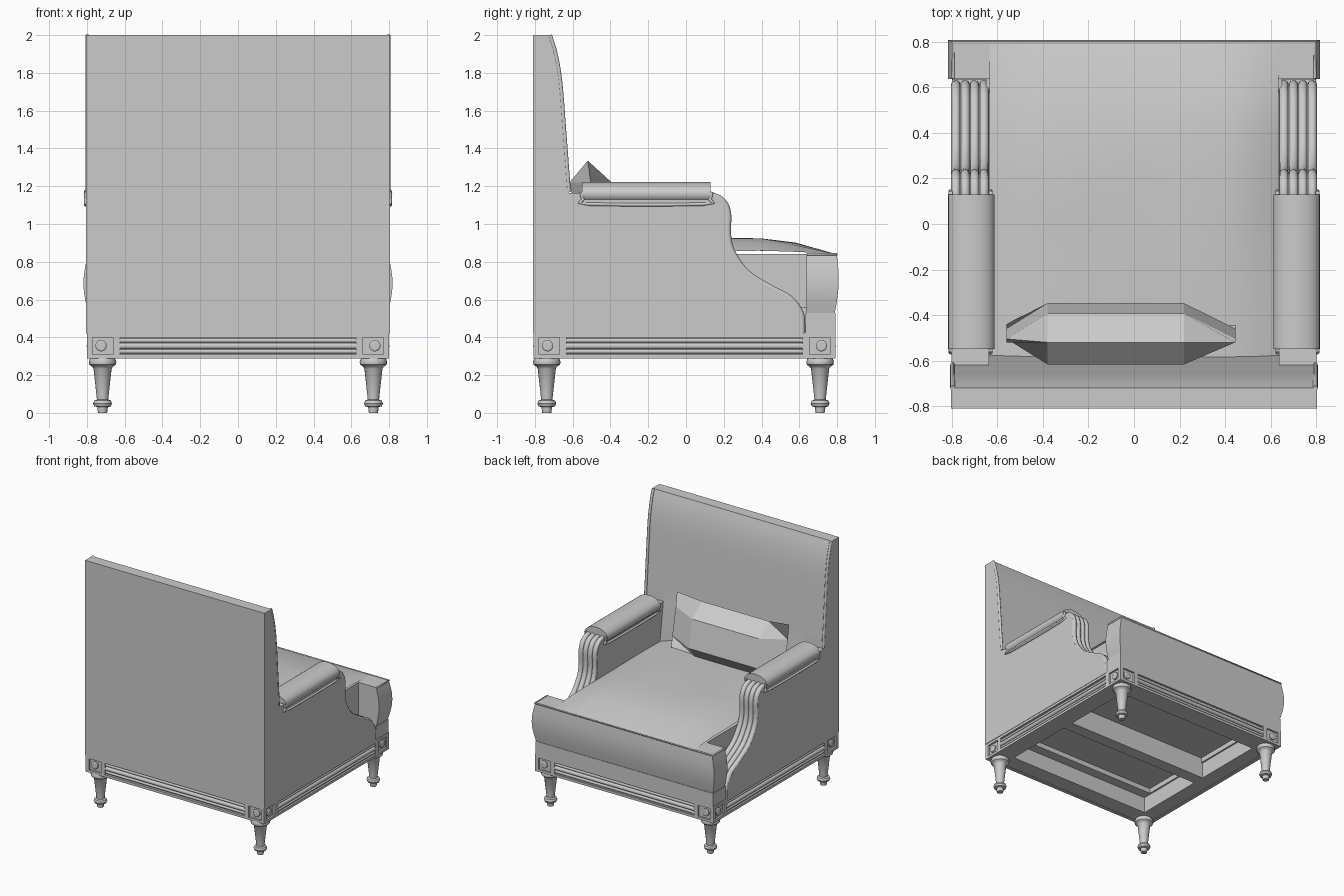
import bpy, bmesh, math, random
from mathutils import Vector

if "Cube" in bpy.data.objects:
    bpy.data.objects.remove(bpy.data.objects["Cube"])
random.seed(4)

def finish(name, verts, faces, angle=None, mirror=""):
    me = bpy.data.meshes.new(name)
    me.from_pydata(verts, [], faces)
    bm = bmesh.new(); bm.from_mesh(me)
    bmesh.ops.recalc_face_normals(bm, faces=bm.faces)
    bm.to_mesh(me); bm.free()
    ob = bpy.data.objects.new(name, me)
    bpy.context.collection.objects.link(ob)
    if angle:
        bpy.ops.object.select_all(action='DESELECT')
        ob.select_set(True)
        bpy.context.view_layer.objects.active = ob
        bpy.ops.object.shade_smooth_by_angle(angle=math.radians(angle))
    if mirror:
        m = ob.modifiers.new("mirror", 'MIRROR')
        m.use_axis[0] = True
    return ob

def loft(name, rings, angle=None, mirror="", caps=True):
    n = len(rings[0])
    v = [p for r in rings for p in r]
    f = [(k*n+i, k*n+(i+1) % n, (k+1)*n+(i+1) % n, (k+1)*n+i)
         for k in range(len(rings)-1) for i in range(n)]
    if caps:
        f += [tuple(range(n)), tuple(range(len(v)-n, len(v)))]
    return finish(name, v, f, angle, mirror)

def box(name, x0, x1, y0, y1, z0, z1, mirror=""):
    return loft(name, [[(x0, y0, z), (x1, y0, z), (x1, y1, z), (x0, y1, z)] for z in (z0, z1)], mirror=mirror)

def extrude_x(name, yz, x0, x1, mirror=""):
    return loft(name, [[(x, y, z) for y, z in yz] for x in (x0, x1)], 30, mirror)

def lathe(name, prof, x, y, n=20, mirror=""):
    return loft(name, [[(x+r*math.cos(t*math.tau/n), y+r*math.sin(t*math.tau/n), z)
                        for t in range(n)] for r, z in prof], 35, mirror)

def smooth(pts, n=4):
    p = [Vector(q) for q in pts]
    p = [2*p[0]-p[1]] + p + [2*p[-1]-p[-2]]
    out = []
    for a, b, c, d in zip(p, p[1:], p[2:], p[3:]):
        for i in range(n):
            t = i/n
            out.append(0.5*(2*b+(c-a)*t+(2*a-5*b+4*c-d)*t*t+(3*b-a-3*c+d)*t**3))
    return [tuple(q) for q in out] + [tuple(p[-2])]

def tube(name, pts, r, res=3):
    cu = bpy.data.curves.new(name, 'CURVE')
    cu.dimensions = '3D'
    cu.bevel_depth, cu.bevel_resolution, cu.use_fill_caps = r, res, True
    s = cu.splines.new('POLY')
    s.points.add(len(pts)-1)
    for sp, p in zip(s.points, pts):
        sp.co = (*p, 1)
    ob = bpy.data.objects.new(name, cu)
    bpy.context.collection.objects.link(ob)
    return ob

# turned legs
leg = [(.024, 0), (.028, .03), (.044, .035), (.05, .05), (.044, .065), (.03, .07), (.033, .1),
       (.048, .235), (.055, .245), (.07, .255), (.073, .27), (.068, .285), (.06, .295)]
lathe("rear_legs", leg, .717, -.737, mirror="x")
lathe("front_legs", leg, .717, .71, mirror="x")

# base beams with two open recesses underneath
box("side_beam", .65, .785, -.792, .778, .29, .47, "x")
box("rear_beam", -.65, .65, -.79, -.65, .29, .47)
box("cross_beam", -.65, .65, -.06, .04, .29, .47)
box("front_beam", -.65, .65, .63, .778, .29, .47)
box("seat_deck", -.65, .65, -.65, .64, .46, .56)

# decorated apron: rails, framed corner blocks with bosses, long reeds on all four sides
CY = -.008
for k, side in enumerate(("right", "front", "left", "rear")):
    c, s = round(math.cos(k*math.pi/2)), round(math.sin(k*math.pi/2))
    def put(u, w):
        return c*u - s*w, s*u + c*w + CY
    def strip(name, w0, w1, z0, z1, u0=.77, u1=.80):
        (xa, ya), (xb, yb) = put(u0, w0), put(u1, w1)
        box(f"{side}_{name}", min(xa, xb), max(xa, xb), min(ya, yb), max(ya, yb), z0, z1)
    strip("top_rail", -.8, .8, .40, .425)
    strip("bottom_rail", -.8, .8, .288, .308)
    for q in (-1, 1):
        strip("block_edge", *sorted((q*.787, q*.8)), .308, .40)
        strip("block_divider", *sorted((q*.625, q*.662)), .308, .40)
        ring = [(math.cos(a*math.tau/16), math.sin(a*math.tau/16)) for a in range(16)]
        loft(f"{side}_boss", [[(*put(u, q*.725+r*a), .355+r*b) for a, b in ring]
                              for u, r in ((.78, .03), (.795, .03), (.80, .022))], 30)
    for z, r in ((.325, .011), (.354, .017), (.383, .011)):
        tube(f"{side}_reed", [(*put(.785, w), z) for w in (-.63, .63)], r)

# front apron above the moulding
box("front_apron", -.797, .797, .632, .792, .42, .53)

# tall curved back with piping
face = smooth([(-.72, 2), (-.69, 1.9), (-.665, 1.75), (-.645, 1.5), (-.62, 1.17)])
extrude_x("back", [(-.81, .42), (-.81, 2)] + face + [(-.575, .84), (-.57, .42)], -.637, .637)
extrude_x("back_wings", [(-.81, .42), (-.81, 2)] + face + [(-.62, .42)], .63, .805, "x")
for sx in (-1, 1):
    tube("back_piping", [(sx*.797, y, z) for y, z in face], .011)

# arms: side panels, reeded fronts, padded rolls
front = smooth([(.08, 1.165), (.15, 1.165), (.21, 1.13), (.24, 1.06), (.24, .94), (.265, .85),
                (.34, .75), (.46, .675), (.56, .62), (.625, .53), (.632, .42)])
def inset(d):
    out = []
    for i, p in enumerate(front):
        a, b = Vector(front[max(i-1, 0)]), Vector(front[min(i+1, len(front)-1)])
        t = (b-a).normalized()
        out.append((p[0]+t.y*d, p[1]-t.x*d))
    return out
extrude_x("arm_panel", [(-.63, .42), (-.63, 1.165)] + inset(.014), .637, .803, "x")
oval = [(math.cos(a*math.tau/28), math.sin(a*math.tau/28)) for a in range(28)]
loft("arm_roll", [[(.715+.102*a, y, 1.16+.062*b) for a, b in oval] for y in (-.55, .13)], 40, "x")
tray = smooth([(-.555, 1.17), (-.545, 1.13), (-.51, 1.105), (.09, 1.105), (.125, 1.13), (.137, 1.17)], 3)
for sx in (-1, 1):
    for i in range(4):
        tube("arm_reed", [(sx*(.659+.0415*i), y, z) for y, z in inset(.021)], .021)
    for x in (.63, .806):
        tube("arm_piping", [(sx*x, y, z) for y, z in tray], .009)

# T-shaped seat cushion with bulging front and ends
levels = []
for i in range(11):
    t = i/10
    o = .025*math.sin(math.pi*t)
    x, y = .793+o, .788+.01*t+o*.6
    z = .53+.312*t
    levels.append([(-.635, -.6, z), (.635, -.6, z), (.635, .638, z), (x, .638, z),
                   (x, y, z), (-x, y, z), (-x, .638, z), (-.635, .638, z)])
loft("seat_cushion", levels, 40)
tube("cushion_piping", [(.795, .64, .84), (.795, .797, .84), (-.795, .797, .84), (-.795, .64, .84)], .007)

# softly crumpled cushion crown
xs = [-.635, -.53, -.4, -.2, 0, .2, .42, .54, .635]
ys = [-.6, -.4, -.18, .02, .2, .4, .58, .79]
lift = [.06, .07, .075, .08, .084, .082, .06, 0]
v = []
for y, h in zip(ys, lift):
    for x in xs:
        e = 0.25 if abs(x) > .6 else (.75 if abs(x) > .5 else 1)
        v.append((x, y, .842 + h*e + (random.uniform(-.008, .004) if h else 0)))
n = len(xs)
finish("cushion_crown", v, [(j*n+i, j*n+i+1, (j+1)*n+i+1, (j+1)*n+i)
                            for j in range(len(ys)-1) for i in range(n-1)], 25)

# low-poly pillow leaning on the back
px, pz, py = [-.56, -.38, -.05, .22, .445], [.87, 1.0, 1.22, 1.335], [-.44, -.46, -.505, -.52]
v, f = [], []
for sgn in (-1, 1):
    for j, (z, y) in enumerate(zip(pz, py)):
        for i, x in enumerate(px):
            inner = j in (1, 2) and 0 < i < 4
            pinch = .02 if j in (0, 3) and 0 < i < 4 else 0
            v.append((x, y + sgn*(.112 if inner else 0), z - pinch*(1 if j == 3 else -1)))
for b in (0, 20):
    f += [(b+j*5+i, b+j*5+i+1, b+j*5+i+6, b+j*5+i+5) for j in range(3) for i in range(4)]
finish("pillow", v, f, 20)
